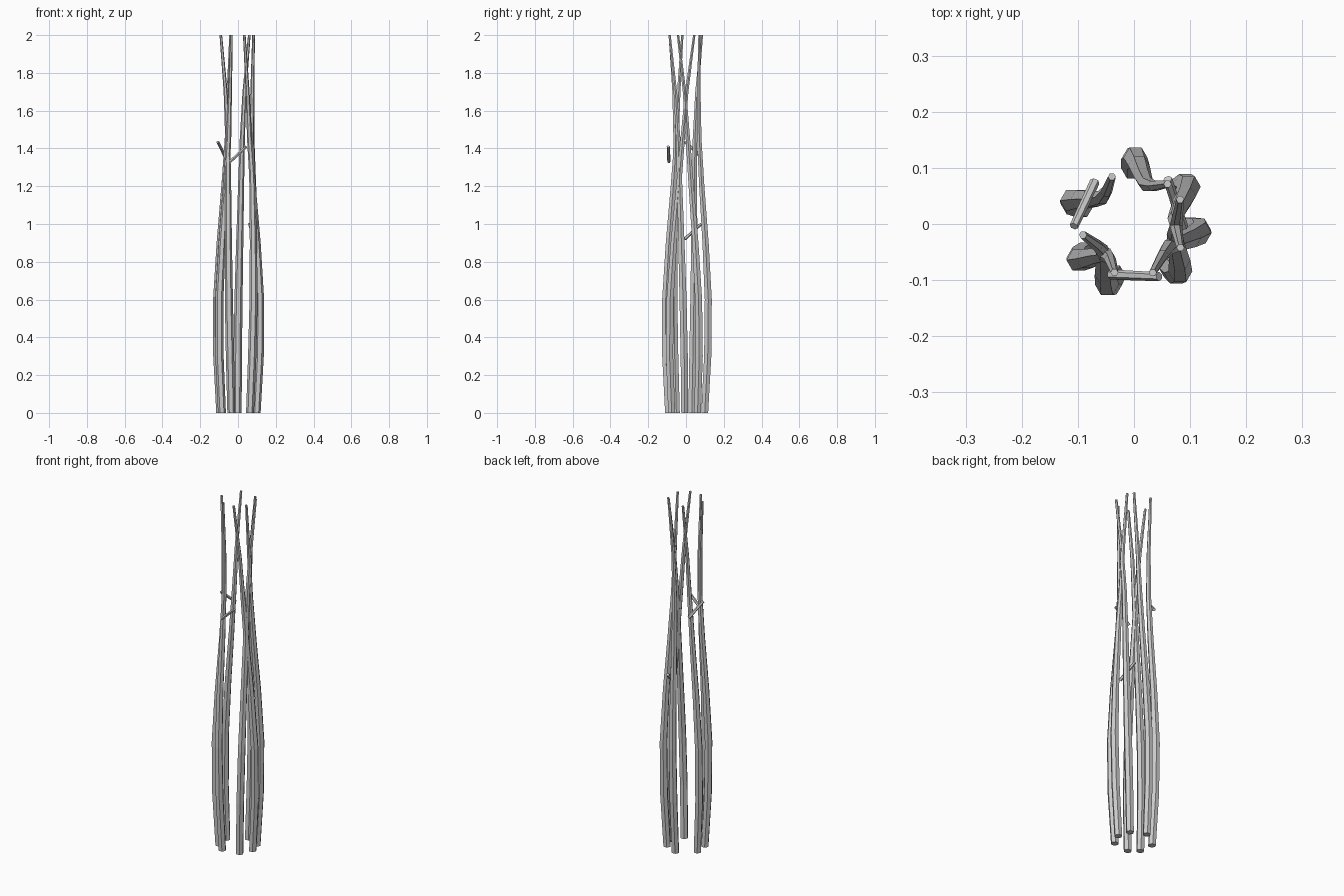
import bpy, bmesh
from math import sin, cos, pi, radians
from mathutils import Vector

if "Cube" in bpy.data.objects:
    bpy.data.objects.remove(bpy.data.objects["Cube"])

SIDES = 6


def tube(name, points, radii):
    """Low-poly tapered tube through the points, capped at both ends."""
    pts = [Vector(p) for p in points]
    d = (pts[-1] - pts[0]).normalized()
    if d.z > 0.9:
        u, v = Vector((1, 0, 0)), Vector((0, 1, 0))
    else:
        u = d.cross(Vector((0, 0, 1))).normalized()
        v = d.cross(u)
    bm = bmesh.new()
    rings = []
    for p, r in zip(pts, radii):
        rings.append([bm.verts.new(p + r * (u * cos(2 * pi * k / SIDES) + v * sin(2 * pi * k / SIDES)))
                      for k in range(SIDES)])
    for a, b in zip(rings, rings[1:]):
        for k in range(SIDES):
            n = (k + 1) % SIDES
            bm.faces.new((a[k], a[n], b[n], b[k]))
    bm.faces.new(rings[0])
    bm.faces.new(rings[-1])
    bmesh.ops.recalc_face_normals(bm, faces=bm.faces)
    mesh = bpy.data.meshes.new(name)
    bm.to_mesh(mesh)
    bm.free()
    obj = bpy.data.objects.new(name, mesh)
    bpy.context.collection.objects.link(obj)
    return obj


# Shared profile: height, distance from the centre, stem thickness
profile = [(0, .099, .021), (.3, .115, .022), (.6, .118, .0215), (.9, .104, .019),
           (1.2, .085, .016), (1.45, .074, .0135), (1.7, .076, .0105), (2, .093, .007)]

# Each stem: angle at the foot and at the tip, in degrees
stems = [(91, 50), (38, -27), (-4, -69), (-50, 28), (-111, -168), (-149, -112), (162, 115)]

for i, (foot, tip) in enumerate(stems):
    path = []
    for z, r, _ in profile:
        a = radians(foot + (tip - foot) * (z / 2) ** 2.4)
        path.append((r * cos(a), r * sin(a), z))
    tube(f"stem_{i + 1}", path, [p[2] for p in profile])

# Short side twigs
twigs = [((-.042, -.09, 1.33), (.045, -.094, 1.41)),
         ((-.07, .075, 1.36), (-.107, -.004, 1.435)),
         ((.088, -.006, .92), (.06, .08, 1.0))]
for i, (a, b) in enumerate(twigs):
    tube(f"twig_{i + 1}", [a, b], [.009, .008])
